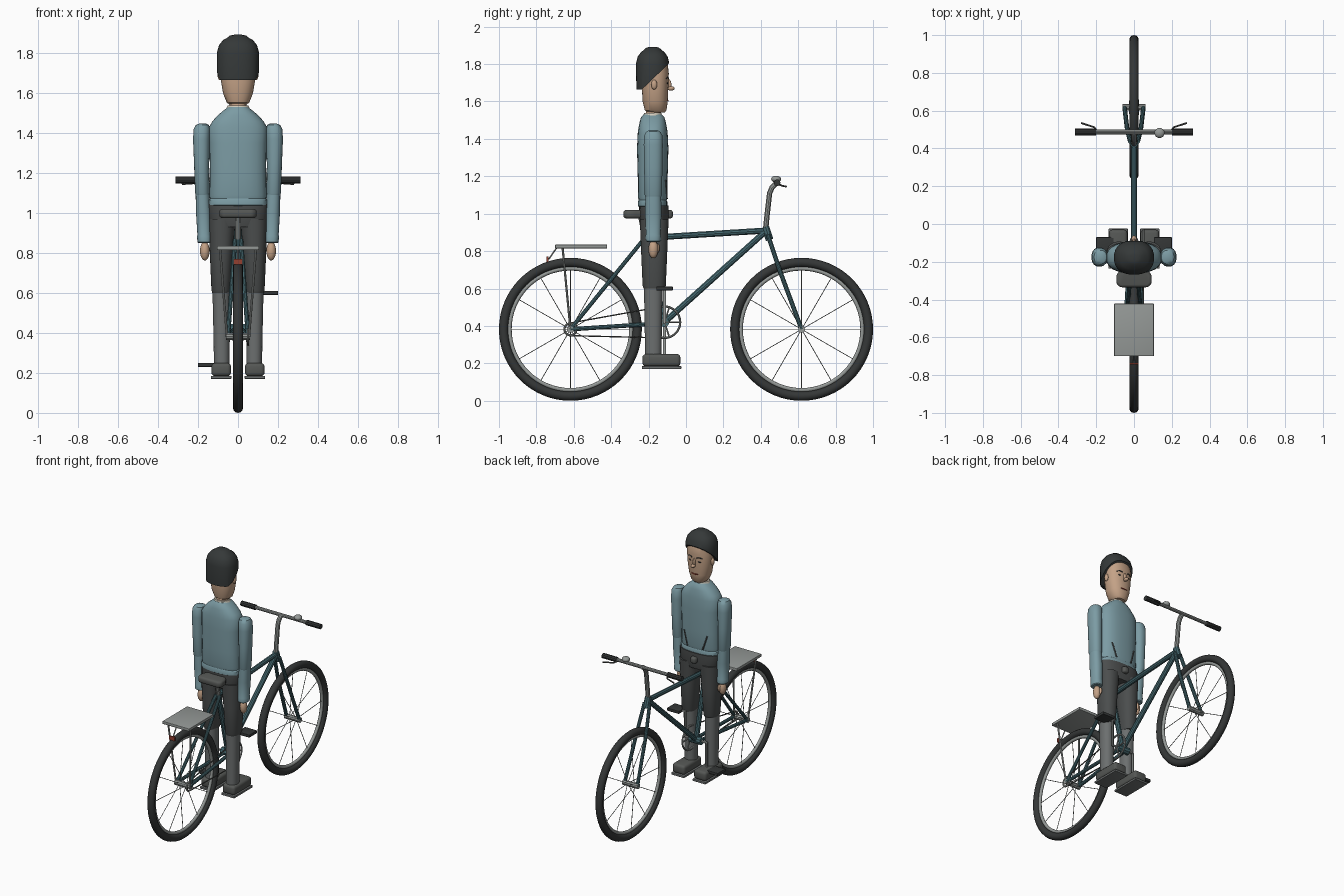
import bpy, bmesh
from math import sin, cos, pi, radians
from mathutils import Vector

if "Cube" in bpy.data.objects:
    bpy.data.objects.remove(bpy.data.objects["Cube"])


def mat(name, r, g, b):
    m = bpy.data.materials.new(name)
    m.diffuse_color = (r, g, b, 1)
    m.use_nodes = True
    m.node_tree.nodes["Principled BSDF"].inputs["Base Color"].default_value = m.diffuse_color
    return m


TEAL = mat("teal paint", .06, .14, .16)
RUBBER = mat("rubber", .035, .038, .038)
STEEL = mat("steel", .3, .32, .31)
DARK = mat("dark grey", .09, .095, .09)
RED = mat("red", .3, .05, .03)
JACKET = mat("jacket cloth", .2, .33, .37)
TROUSER = mat("trouser cloth", .07, .075, .075)
SHIN = mat("lower trouser cloth", .15, .16, .16)
SKIN = mat("skin", .55, .36, .24)
HAIR = mat("hair", .035, .04, .04)
CREAM = mat("cream", .65, .6, .5)


def from_bm(name, bm, m):
    bmesh.ops.recalc_face_normals(bm, faces=bm.faces)
    me = bpy.data.meshes.new(name)
    bm.to_mesh(me)
    bm.free()
    ob = bpy.data.objects.new(name, me)
    bpy.context.collection.objects.link(ob)
    me.materials.append(m)
    return ob


def tube(name, paths, r, m, res=3):
    """Round rods along one or more polylines."""
    cu = bpy.data.curves.new(name, 'CURVE')
    cu.dimensions = '3D'
    cu.bevel_depth, cu.bevel_resolution, cu.use_fill_caps = r, res, True
    for pts in paths:
        sp = cu.splines.new('POLY')
        sp.points.add(len(pts) - 1)
        for p, co in zip(sp.points, pts):
            p.co = (*co, 1)
    ob = bpy.data.objects.new(name, cu)
    bpy.context.collection.objects.link(ob)
    cu.materials.append(m)


def bevel(ob, w, seg=3):
    if w:
        mod = ob.modifiers.new("bevel", 'BEVEL')
        mod.width, mod.segments = w, seg
    return ob


def box(name, lo, hi, m, w=0):
    bm = bmesh.new()
    bmesh.ops.create_cube(bm, size=1)
    lo, hi = Vector(lo), Vector(hi)
    for v in bm.verts:
        v.co = (lo + hi) / 2 + v.co * (hi - lo)
    return bevel(from_bm(name, bm, m), w)


def ball(name, c, s, m):
    bm = bmesh.new()
    bmesh.ops.create_uvsphere(bm, u_segments=16, v_segments=10, radius=1)
    for v in bm.verts:
        v.co = Vector(c) + v.co * Vector(s)
    return from_bm(name, bm, m)


def loft_bm(rings, n=2.0, seg=28):
    """Skin of superellipse rings (z, cx, cy, rx, ry)."""
    bm, loops = bmesh.new(), []
    for z, cx, cy, rx, ry in rings:
        row = []
        for i in range(seg):
            c, s = cos(2 * pi * i / seg), sin(2 * pi * i / seg)
            k = (abs(c) ** n + abs(s) ** n) ** (-1 / n)
            row.append(bm.verts.new((cx + rx * c * k, cy + ry * s * k, z)))
        loops.append(row)
    for a, b in zip(loops, loops[1:]):
        for i in range(seg):
            j = (i + 1) % seg
            bm.faces.new((a[i], a[j], b[j], b[i]))
    bm.faces.new(loops[0])
    bm.faces.new(loops[-1])
    return bm


def loft(name, rings, m, n=2.0):
    return from_bm(name, loft_bm(rings, n), m)


def ring(name, c, R, r, m, seg=64, mseg=12):
    bpy.ops.mesh.primitive_torus_add(location=c, rotation=(0, pi / 2, 0), major_radius=R,
                                     minor_radius=r, major_segments=seg, minor_segments=mseg)
    ob = bpy.context.object
    ob.name = name
    ob.data.materials.append(m)


# wheels
AX, AZ = .618, .382
for nm, y in (("rear", -AX), ("front", AX)):
    ring(nm + "_tyre", (0, y, AZ), .357, .025, RUBBER)
    ring(nm + "_rim", (0, y, AZ), .325, .011, STEEL)
    tube(nm + "_spokes", [[((-1) ** i * .025, y + .015 * cos(i * pi / 6), AZ + .015 * sin(i * pi / 6)),
                           (0, y + .322 * cos(i * pi / 6), AZ + .322 * sin(i * pi / 6))]
                          for i in range(12)], .0022, STEEL, 1)
    tube(nm + "_hub", [[(-.06, y, AZ), (.06, y, AZ)]], .018, STEEL)

# frame
BB, SEAT, HEAD = (0, -.115, .42), (0, -.22, .87), (0, .43, .91)
tube("main_frame", [[BB, SEAT], [SEAT, HEAD], [HEAD, BB]], .017, TEAL)
tube("head_tube", [[(0, .447, .86), (0, .424, .93)]], .022, TEAL)
tube("bottom_bracket", [[(-.045, -.115, .42), (.045, -.115, .42)]], .026, TEAL)
for s, side in ((-1, "left"), (1, "right")):
    tube(side + "_seat_stay", [[(s * .015, -.225, .865), (s * .05, -AX, AZ)]], .011, TEAL)
    tube(side + "_chain_stay", [[(s * .02, -.12, .415), (s * .05, -AX, AZ)]], .012, TEAL)
    tube(side + "_fork_leg", [[(s * .02, .437, .89), (s * .036, .5, .7), (s * .05, AX, AZ)]], .012, TEAL)

# seat post and saddle
tube("seat_post", [[(0, -.215, .85), (0, -.243, .985)]], .014, STEEL)
bm = bmesh.new()
half = [(.075, -.335), (.094, -.315), (.092, -.27), (.035, -.18), (.02, -.07)]
f = bm.faces.new([bm.verts.new((x, y, .975)) for x, y in half + [(-x, y) for x, y in half[::-1]]])
up = bmesh.ops.extrude_face_region(bm, geom=[f])
for v in up["geom"]:
    if isinstance(v, bmesh.types.BMVert):
        v.co.z = 1.02
bevel(from_bm("saddle", bm, DARK), .015)

# handlebar with grips, levers and bell
tube("stem", [[(0, .425, .91), (0, .432, .98), (0, .447, 1.11), (0, .46, 1.14), (0, .485, 1.165)]], .015, STEEL)
tube("handlebar", [[(-.3, .487, 1.165), (.3, .487, 1.165)]], .012, STEEL)
for s, side in ((-1, "left"), (1, "right")):
    tube(side + "_grip", [[(s * .2, .487, 1.165), (s * .312, .487, 1.165)]], .018, RUBBER)
    tube(side + "_brake_lever", [[(s * .195, .49, 1.16), (s * .21, .512, 1.15), (s * .28, .535, 1.145)]], .005, DARK)
ball("bell", (.135, .482, 1.185), (.027, .027, .018), STEEL)

# rear rack and reflector
box("rack_plate", (-.105, -.7, .815), (.105, -.422, .835), STEEL, .003)
tube("rack_struts", [[(s * .09, -.66, .82), (s * .055, -AX, AZ)] for s in (-1, 1)], .006, STEEL)
box("reflector", (-.023, -.745, .743), (.023, -.735, .77), RED)
tube("reflector_bracket", [[(0, -.735, .755), (0, -.69, .82)]], .004, STEEL)

# drivetrain
ring("chainring", (.05, -.115, .42), .084, .006, STEEL, 40, 8)
ring("sprocket", (.05, -AX, AZ), .032, .006, STEEL, 24, 8)
tube("chainring_arms", [[(.05, -.115, .42), (.05, -.115 + .084 * cos(a), .42 + .084 * sin(a))]
                        for a in (radians(72 * i) for i in range(5))], .005, STEEL, 1)
tube("chain", [[(.05, -AX, AZ + .034), (.05, -.12, .505)], [(.05, -AX, AZ - .034), (.05, -.12, .336)]], .004, DARK, 1)
for s, side in ((-1, "left"), (1, "right")):
    z = .42 + s * .18
    tube(side + "_crank", [[(s * .03, -.115, .42), (s * .085, -.115, .42), (s * .085, -.115, z), (s * .12, -.115, z)]], .009, STEEL)
    box(side + "_pedal", (min(s * .105, s * .2), -.158, z - .01), (max(s * .105, s * .2), -.07, z + .01), RUBBER, .003)

# torso
CY = -.178
loft("jacket", [(1.035, 0, CY, .135, .07), (1.04, 0, CY, .147, .078), (1.065, 0, CY, .147, .078), (1.072, 0, CY, .141, .075),
                (1.09, 0, CY, .143, .079), (1.2, 0, CY, .14, .08), (1.35, 0, CY, .143, .084), (1.43, 0, CY, .145, .08),
                (1.46, 0, CY, .127, .076), (1.49, 0, CY, .1, .07), (1.515, 0, CY, .07, .063), (1.53, 0, CY, .05, .05)], JACKET, 2.5)
tube("jacket_folds", [[(s * .09, -.11, 1.18), (s * .06, -.102, 1.08)] for s in (-1, 1)], .005, TROUSER)
loft("collar", [(1.505, 0, CY, .066, .056), (1.538, 0, CY, .052, .046)], CREAM)
loft("hips", [(.93, 0, -.172, .12, .07), (.97, 0, -.172, .148, .078), (1.045, 0, -.172, .15, .078)], TROUSER, 2.6)

# limbs, mirrored
for s, side in ((-1, "left"), (1, "right")):
    loft(side + "_upper_arm", [(z, s * x, -.175, rx, ry) for z, x, rx, ry in (
        (1.08, .177, .03, .038), (1.1, .179, .036, .046), (1.25, .182, .038, .049), (1.37, .183, .042, .051),
        (1.42, .181, .041, .048), (1.44, .178, .033, .036), (1.447, .177, .018, .02))], JACKET, 2.3)
    loft(side + "_forearm", [(z, s * x, -.175, rx, ry) for z, x, rx, ry in (
        (.85, .168, .03, .034), (.855, .168, .035, .04), (.885, .169, .036, .041), (.89, .169, .034, .039),
        (1., .173, .037, .044), (1.1, .178, .034, .042))], JACKET, 2.3)
    ball(side + "_hand", (s * .166, -.175, .81), (.024, .026, .048), SKIN)
    ball(side + "_thumb", (s * .155, -.152, .815), (.01, .011, .025), SKIN)
    loft(side + "_thigh", [(z, s * x, -.17, rx, ry) for z, x, rx, ry in (
        (.6, .085, .044, .056), (.615, .085, .048, .062), (.8, .083, .058, .07), (.97, .08, .068, .077))], TROUSER, 2.3)
    loft(side + "_shin", [(z, s * x, -.175, rx, ry) for z, x, rx, ry in (
        (.235, .081, .039, .044), (.4, .082, .041, .046), (.62, .084, .044, .05))], SHIN, 2.3)
    x = s * .084
    box(side + "_shoe", (x - .049, -.233, .184), (x + .049, -.03, .25), DARK, .018)
    box(side + "_sole", (x - .051, -.236, .17), (x + .051, -.025, .185), SHIN, .003)
    ball(side + "_ear", (s * .09, -.17, 1.69), (.012, .016, .026), SKIN)
    ball(side + "_eye", (s * .034, -.101, 1.698), (.013, .006, .005), HAIR)
    tube(side + "_eyebrow", [[(s * .018, -.094, 1.724), (s * .038, -.098, 1.73), (s * .056, -.108, 1.722)]], .004, HAIR)

# head
HY = -.165
loft("neck", [(1.5, 0, CY, .043, .04), (1.58, 0, -.17, .042, .04)], SKIN)
loft("head", [(1.54, 0, HY + .008, .04, .042), (1.553, 0, HY + .003, .057, .058), (1.6, 0, HY, .075, .067), (1.66, 0, HY, .085, .07),
              (1.75, 0, HY, .092, .073), (1.82, 0, HY, .08, .065), (1.86, 0, HY, .04, .03)], SKIN, 2.3)
ball("nose_bridge", (0, -.094, 1.69), (.009, .016, .03), SKIN)
ball("nose_tip", (0, -.08, 1.67), (.014, .019, .012), SKIN)
tube("mouth", [[(-.024, -.1, 1.607), (0, -.096, 1.605), (.024, -.1, 1.607)]], .004, RED)

# hair cap, cut along a sloping hairline
bm = loft_bm([(1.665, 0, CY, .105, .087), (1.8, 0, CY, .106, .09), (1.84, 0, CY, .095, .08), (1.865, 0, CY, .075, .062),
              (1.875, 0, CY, .056, .048), (1.887, 0, CY, .042, .035), (1.892, 0, CY, .02, .018)], 2.4)
cut = bmesh.ops.bisect_plane(bm, geom=bm.verts[:] + bm.edges[:] + bm.faces[:], plane_co=(0, -.235, 1.665),
                             plane_no=(0, .125, -.13), clear_outer=True)
bmesh.ops.holes_fill(bm, edges=[e for e in bm.edges if e.is_boundary])
from_bm("hair", bm, HAIR)

# curves to meshes, smooth shading with sharp edges kept
bpy.ops.object.select_all(action='SELECT')
bpy.context.view_layer.objects.active = bpy.data.objects["hair"]
bpy.ops.object.convert(target='MESH')
bpy.ops.object.shade_smooth_by_angle(angle=radians(35))
